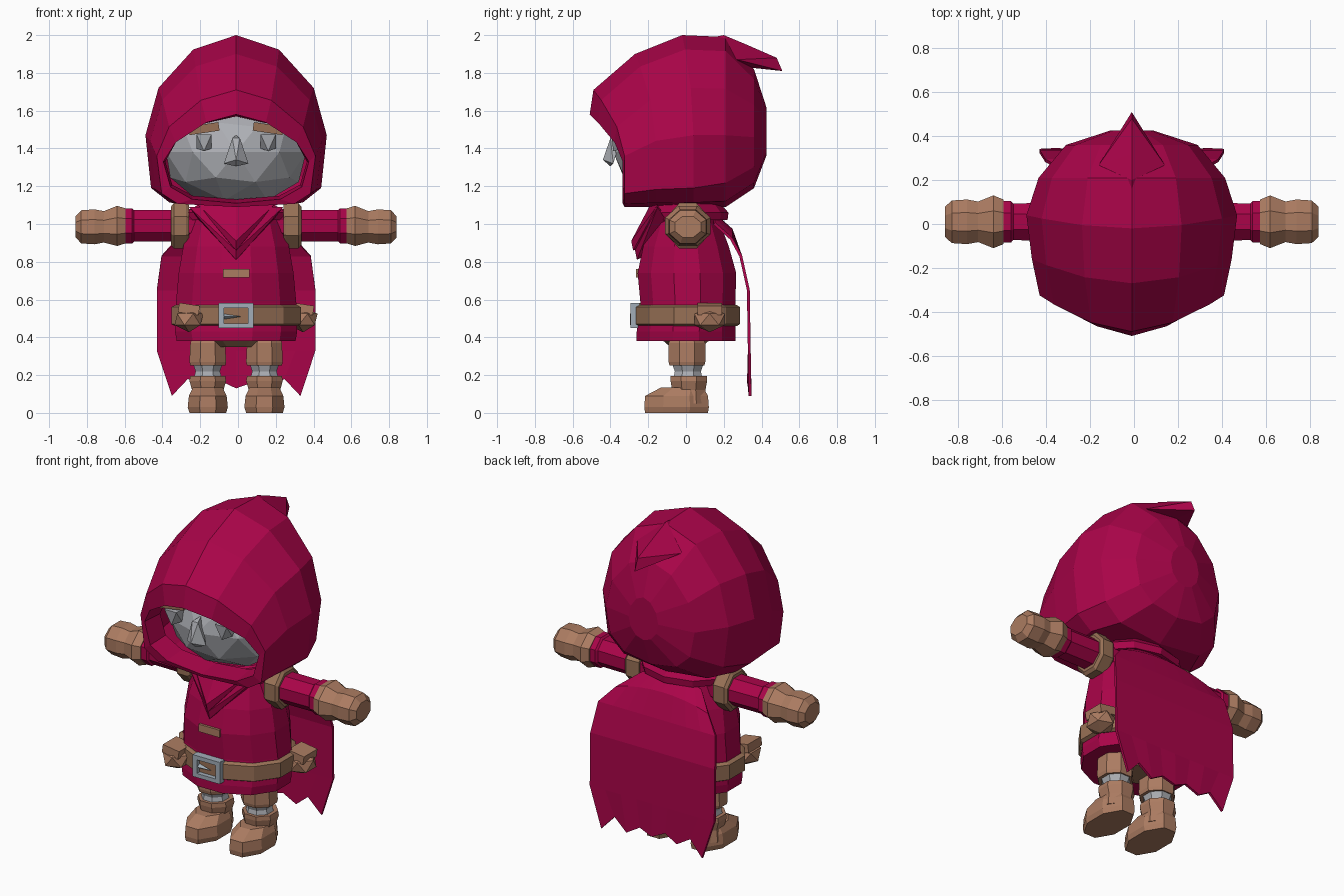
import bpy, bmesh, math
from mathutils import Matrix

if "Cube" in bpy.data.objects:
    bpy.data.objects.remove(bpy.data.objects["Cube"])

CX = -0.01  # body centre line


def material(name, rgb):
    m = bpy.data.materials.new(name)
    m.use_nodes = True
    m.diffuse_color = (*rgb, 1)
    m.node_tree.nodes["Principled BSDF"].inputs["Base Color"].default_value = (*rgb, 1)
    return m


CLOTH = material("crimson cloth", (0.40, 0.0012, 0.066))
LEATHER = material("tan leather", (0.41, 0.20, 0.12))
STRAP = material("brown strap", (0.315, 0.165, 0.093))
STONE = material("grey stone", (0.42, 0.43, 0.46))
STEEL = material("blue steel", (0.36, 0.42, 0.48))


def finish(name, bm, mat):
    bmesh.ops.recalc_face_normals(bm, faces=bm.faces)
    me = bpy.data.meshes.new(name)
    bm.to_mesh(me)
    bm.free()
    me.materials.append(mat)
    ob = bpy.data.objects.new(name, me)
    bpy.context.collection.objects.link(ob)
    return ob


def loft(name, rings, mat, caps=(True, True)):
    """Skin a list of closed rings that have equal point counts."""
    bm = bmesh.new()
    loops = [[bm.verts.new(p) for p in r] for r in rings]
    n = len(loops[0])
    for a, b in zip(loops, loops[1:]):
        for i in range(n):
            j = (i + 1) % n
            bm.faces.new((a[i], a[j], b[j], b[i]))
    for cap, loop in zip(caps, (loops[0], loops[-1])):
        if cap:
            bm.faces.new(loop)
    return finish(name, bm, mat)


def hull(name, points, mat):
    bm = bmesh.new()
    verts = [bm.verts.new(p) for p in points]
    bmesh.ops.convex_hull(bm, input=verts)
    return finish(name, bm, mat)


def ring_z(x, y, z, rx, ry, n=8):
    angles = [math.tau * (i + 0.5) / n for i in range(n)]
    return [(x + rx * math.cos(a), y + ry * math.sin(a), z) for a in angles]


def ring_x(x, y, z, ry, rz, n=8):
    angles = [math.tau * (i + 0.5) / n for i in range(n)]
    return [(x, y + ry * math.cos(a), z + rz * math.sin(a)) for a in angles]


def box(name, centre, size, mat, tilt=0):
    bm = bmesh.new()
    bmesh.ops.create_cube(bm, size=1, matrix=Matrix.Translation(centre)
                          @ Matrix.Rotation(tilt, 4, "Y") @ Matrix.Diagonal((*size, 1)))
    return finish(name, bm, mat)


def lump(name, centre, size, mat, detail=1):
    bm = bmesh.new()
    bmesh.ops.create_icosphere(bm, subdivisions=detail, radius=1,
                               matrix=Matrix.Translation(centre) @ Matrix.Diagonal((*size, 1)))
    return finish(name, bm, mat)


# Hood: shell lofted from the back to the pointed brim, then into the lining
def hood_ring(y, w, zc, top, bottom, brim=0.0, up=1.85, low=4.5, n=12):
    pts = []
    for i in range(n):
        a = math.tau * i / n
        s, c = math.sin(a), math.cos(a)
        p, h = (up, top - zc) if c > 0 else (low, zc - bottom)
        x = math.copysign(abs(s) ** (2 / p), s) * w
        z = zc + math.copysign(abs(c) ** (2 / p), c) * h
        pts.append((CX + x, y - brim * max(0, c) ** 2, z))
    return pts


loft("hood", [
    hood_ring(0.425, 0.10, 1.48, 1.62, 1.36, low=2),
    hood_ring(0.36, 0.30, 1.46, 1.82, 1.19, low=2.6),
    hood_ring(0.21, 0.425, 1.47, 1.99, 1.09, low=3.4),
    hood_ring(0.04, 0.48, 1.47, 2.0, 1.09, 0.06),
    hood_ring(-0.16, 0.455, 1.44, 1.90, 1.09, 0.11),
    hood_ring(-0.325, 0.42, 1.36, 1.71, 1.09, 0.165, 1.7),
    hood_ring(-0.335, 0.385, 1.33, 1.58, 1.11, 0.175, 1.55, 2.8),
    hood_ring(-0.20, 0.375, 1.33, 1.57, 1.13, 0.1, 1.7, 2.8),
], CLOTH, (True, False))
hull("hood_tip", [(CX, 0.15, 1.99), (CX, 0.20, 2.0), (CX - 0.15, 0.27, 1.87),
                  (CX + 0.15, 0.27, 1.87), (CX, 0.32, 1.95), (CX, 0.32, 1.83),
                  (CX, 0.48, 1.88), (CX, 0.51, 1.81)], CLOTH)

# Face
lump("face", (CX, -0.01, 1.38), (0.39, 0.375, 0.30), STONE, 2)
hull("nose", [(CX - 0.065, -0.385, 1.32), (CX + 0.065, -0.385, 1.32), (CX, -0.34, 1.47),
              (CX - 0.02, -0.40, 1.455), (CX + 0.02, -0.40, 1.455), (CX, -0.44, 1.34),
              (CX, -0.40, 1.305)], STONE)
for side, label in ((1, "left"), (-1, "right")):
    x = CX + side * 0.17
    hull(label + "_eye", [(x + dx, y, z) for dx in (-0.04, 0.04)
                          for y, z in ((-0.28, 1.475), (-0.395, 1.475), (-0.34, 1.40))]
         + [(x, -0.385, 1.385)], STONE)
    box(label + "_eyebrow", (x, -0.34, 1.505), (0.16, 0.09, 0.045), STRAP, side * 0.15)

# Tunic with a flared hem
loft("tunic", [ring_z(CX, y, z, rx, ry, 12) for z, rx, ry, y in (
    (0.38, 0.325, 0.27, 0), (0.43, 0.335, 0.27, 0), (0.58, 0.33, 0.26, 0.01),
    (0.74, 0.315, 0.27, 0.005), (0.88, 0.29, 0.235, 0), (1.02, 0.25, 0.18, 0),
    (1.09, 0.20, 0.15, 0))], CLOTH)
loft("hips", [ring_z(CX, 0, z, r, r * 0.7) for z, r in ((0.35, 0.13), (0.40, 0.22))], STRAP)

# Cowl and pointed scarf
loft("cowl", [ring_z(CX, 0.01, z, rx, ry, 10) for z, rx, ry in (
    (1.02, 0.27, 0.21), (1.06, 0.28, 0.215), (1.11, 0.20, 0.17))], CLOTH)
for name, w, top, tip, y in (("scarf", 0.25, 1.09, 0.81, -0.27),
                             ("scarf_fold", 0.20, 1.10, 0.86, -0.29)):
    hull(name, [(CX + s * w, -0.15, top) for s in (-1, 1)]
         + [(CX + s * w * 0.75, -0.10, top - 0.08) for s in (-1, 1)]
         + [(CX, -0.19, top), (CX, y, tip + 0.05), (CX, y + 0.01, tip), (CX, -0.2, tip + 0.03)],
         CLOTH)

# Belt, buckle, pouches and patch
loft("belt", [ring_z(CX, 0.01, z, rx, ry, 12) for z, rx, ry in (
    (0.46, 0.335, 0.27), (0.47, 0.355, 0.285), (0.56, 0.355, 0.285), (0.57, 0.335, 0.27))], STRAP)
for s in (-1, 1):
    box("buckle_side", (CX + s * 0.078, -0.27, 0.515), (0.03, 0.045, 0.13), STEEL)
    box("buckle_bar", (CX, -0.27, 0.515 + s * 0.054), (0.18, 0.045, 0.025), STEEL)
hull("buckle_prong", [(CX - 0.07, -0.29, 0.51), (CX - 0.07, -0.265, 0.525),
                      (CX - 0.07, -0.265, 0.495), (CX + 0.03, -0.28, 0.51)], STEEL)
for x, y in ((-0.26, -0.215), (0.345, 0.125)):
    lump("pouch", (x, y, 0.495), (0.085, 0.095, 0.068), LEATHER)
    box("pouch_flap", (x, y, 0.55), (0.11, 0.13, 0.05), LEATHER, 0.15)
box("chest_patch", (CX, -0.256, 0.74), (0.14, 0.02, 0.045), LEATHER)

# Arms and legs, one set per side
for side, label in ((1, "left"), (-1, "right")):
    def arm(part, rows, mat):
        loft(label + part, [ring_x(CX + side * x, 0.01, z, ry, rz)
                            for x, z, ry, rz in rows], mat)

    arm("_sleeve", [(0.18, 0.99, 0.10, 0.10), (0.34, 0.99, 0.095, 0.09),
                    (0.54, 0.99, 0.09, 0.09), (0.55, 0.99, 0.102, 0.10),
                    (0.61, 0.99, 0.102, 0.10)], CLOTH)
    arm("_shoulder_band", [(0.25, 0.99, 0.11, 0.12), (0.265, 0.99, 0.12, 0.13),
                           (0.33, 0.99, 0.12, 0.13), (0.345, 0.99, 0.105, 0.11)], STRAP)
    arm("_glove", [(0.585, 0.99, 0.11, 0.10), (0.63, 0.99, 0.13, 0.115),
                   (0.70, 0.985, 0.10, 0.09), (0.75, 0.985, 0.11, 0.10),
                   (0.82, 0.985, 0.105, 0.095), (0.85, 0.985, 0.075, 0.06)], LEATHER)

    lx = CX + side * 0.15

    def leg(part, rows, mat):
        loft(label + part, [ring_z(lx, y, z, rx, ry) for z, y, rx, ry in rows], mat)

    leg("_trouser", [(0.25, 0.005, 0.10, 0.10), (0.27, 0.005, 0.105, 0.105),
                     (0.37, 0.005, 0.10, 0.105), (0.40, 0.005, 0.09, 0.09)], LEATHER)
    leg("_shin", [(0.17, 0.01, 0.085, 0.085), (0.22, 0.01, 0.07, 0.075),
                  (0.26, 0.01, 0.085, 0.09)], STONE)
    leg("_boot_cuff", [(0.05, 0.015, 0.10, 0.105), (0.12, 0.015, 0.09, 0.095),
                       (0.17, 0.015, 0.105, 0.105), (0.195, 0.015, 0.10, 0.105)], LEATHER)
    leg("_boot_foot", [(0, -0.05, 0.105, 0.18), (0.03, -0.05, 0.115, 0.185),
                       (0.09, -0.05, 0.108, 0.18), (0.135, -0.02, 0.085, 0.12)], LEATHER)

# Cape: gently folded sheet with a ragged hem
rows = [(1.05, 0.20, 0.15), (0.97, 0.31, 0.24), (0.83, 0.395, 0.29), (0.65, 0.42, 0.33),
        (0.33, 0.42, 0.335), (0.13, 0.34, 0.335)]
hem = (-0.04, 0.05, 0.0, 0.04, 0.0, 0.03, -0.02, 0.05, -0.04)
bm = bmesh.new()
grid = []
for r, (z, w, y) in enumerate(rows):
    last = r == len(rows) - 1
    grid.append([bm.verts.new((CX + w * (c - 4) / 4, y + 0.004 * (-1) ** c * last,
                               z + (hem[c] if last else -0.003 * (c - 4) ** 2 * (r < 2))))
                 for c in range(9)])
for a, b in zip(grid, grid[1:]):
    for c in range(8):
        bm.faces.new((a[c], a[c + 1], b[c + 1], b[c]))
cape = finish("cape", bm, CLOTH)
thick = cape.modifiers.new("thickness", "SOLIDIFY")
thick.thickness = 0.015
thick.offset = 0
